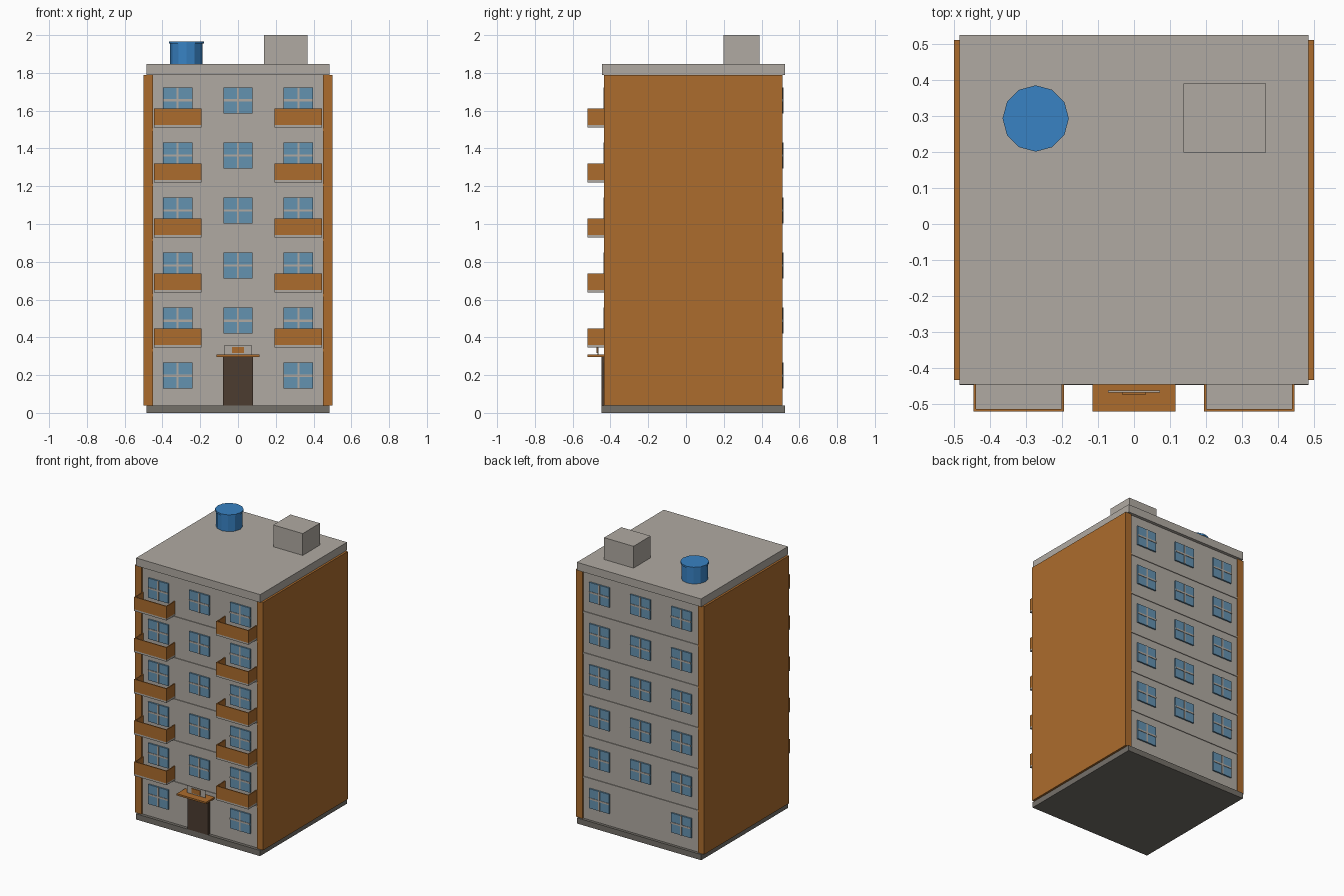
import bpy
import bmesh
from mathutils import Matrix, Vector

if "Cube" in bpy.data.objects:
    bpy.data.objects.remove(bpy.data.objects["Cube"], do_unlink=True)


def material(name, r, g, b):
    """Flat material from an 8-bit display colour."""
    def linear(v):
        v /= 255
        return v / 12.92 if v < 0.04 else ((v + 0.055) / 1.055) ** 2.4
    colour = (linear(r), linear(g), linear(b), 1)
    mat = bpy.data.materials.new(name)
    mat.use_nodes = True
    mat.diffuse_color = colour
    mat.node_tree.nodes["Principled BSDF"].inputs["Base Color"].default_value = colour
    return mat


WALL = material("warm grey plaster", 176, 170, 162)
ORANGE = material("burnt orange", 172, 108, 45)
BASE = material("dark grey stone", 116, 112, 105)
GLASS = material("window blue", 100, 146, 176)
DOOR = material("dark brown", 76, 60, 48)
BLUE = material("tank blue", 56, 130, 195)


def finish(name, bm, mats):
    mesh = bpy.data.meshes.new(name)
    bm.to_mesh(mesh)
    bm.free()
    for mat in mats:
        mesh.materials.append(mat)
    obj = bpy.data.objects.new(name, mesh)
    bpy.context.collection.objects.link(obj)


def add_box(bm, x, y, z, slot=0):
    """Add a box from its two limits on each axis."""
    spans = [sorted(s) for s in (x, y, z)]
    size = Vector([s[1] - s[0] for s in spans])
    centre = Vector([(s[0] + s[1]) / 2 for s in spans])
    matrix = Matrix.Translation(centre) @ Matrix.Diagonal(size).to_4x4()
    verts = bmesh.ops.create_cube(bm, size=1, matrix=matrix)["verts"]
    for face in {f for v in verts for f in v.link_faces}:
        face.material_index = slot


def box(name, mat, x, y, z):
    bm = bmesh.new()
    add_box(bm, x, y, z)
    finish(name, bm, [mat])


FLOORS = 6
GROUND, EAVES = 0.04, 1.79
STOREY = (EAVES - GROUND) / FLOORS
FRONT, BACK = -0.425, 0.503

# Main block, plinth, roof slab and stair housing
box("plinth", BASE, (-0.485, 0.485), (-0.447, 0.523), (0, GROUND))
box("main_walls", WALL, (-0.46, 0.46), (FRONT, BACK), (GROUND, EAVES))
box("roof_slab", WALL, (-0.485, 0.485), (-0.445, 0.525), (EAVES, 1.846))
box("stair_housing", WALL, (0.137, 0.367), (0.198, 0.39), (1.846, 2.0))

# Orange end walls
for side, name in ((1, "left"), (-1, "right")):
    box(name + "_end_wall", ORANGE, (side * 0.45, side * 0.5),
        (-0.433, 0.511), (GROUND, EAVES))

# Thin ledges between storeys
bm = bmesh.new()
for i in range(1, FLOORS):
    z = GROUND + i * STOREY
    add_box(bm, (-0.45, 0.45), (FRONT - 0.005, BACK + 0.005), (z - 0.006, z + 0.006))
finish("storey_ledges", bm, [WALL])


def windows(name, wall_y, out):
    """Four-pane windows on one facade; out is the outward y direction."""
    bm = bmesh.new()
    half_w, half_h, bar = 0.078, 0.069, 0.006
    for i in range(FLOORS):
        z = 0.197 + i * 0.2915
        for x in (-0.32, 0, 0.32):
            if i == 0 and x == 0:
                continue
            glass = wall_y + out * 0.01
            add_box(bm, (x - half_w, x + half_w), (wall_y, glass),
                    (z - half_h, z + half_h), 0)
            rim = glass + out * 0.003
            add_box(bm, (x - bar, x + bar), (glass, rim), (z - half_h, z + half_h), 1)
            add_box(bm, (x - half_w, x + half_w), (glass, rim), (z - bar, z + bar), 1)
    finish(name, bm, [GLASS, WALL])


windows("front_windows", FRONT, -1)
windows("back_windows", BACK, 1)

# Balconies: grey floor with three orange parapet panels
for side, name in ((1, "left"), (-1, "right")):
    slabs, rails = bmesh.new(), bmesh.new()
    inner, outer, edge, t = side * 0.194, side * 0.446, -0.521, 0.007
    for i in range(FLOORS - 1):
        z = 0.347 + i * 0.2908
        low, high = z + 0.013, z + 0.1
        add_box(slabs, (inner, outer), (edge, FRONT), (z, low))
        add_box(rails, (inner, outer), (edge, edge + t), (low, high))
        add_box(rails, (inner, inner + side * t), (edge + t, FRONT), (low, high))
        add_box(rails, (outer, outer - side * t), (edge + t, FRONT), (low, high))
    finish(name + "_balcony_floors", slabs, [WALL])
    finish(name + "_balcony_parapets", rails, [ORANGE])

# Entrance with canopy and small blank plaque
box("entrance_door", DOOR, (-0.079, 0.079), (-0.448, FRONT), (GROUND, 0.297))
box("entrance_canopy", ORANGE, (-0.115, 0.115), (-0.521, FRONT), (0.297, 0.309))
box("plaque", WALL, (-0.072, 0.072), (-0.468, -0.463), (0.309, 0.36))
box("plaque_panel", ORANGE, (-0.033, 0.033), (-0.473, -0.468), (0.317, 0.35))

# Twelve-sided water tank with an overhanging lid
bm = bmesh.new()
for radius, low, high in ((0.086, 1.846, 1.955), (0.092, 1.955, 1.967)):
    bmesh.ops.create_cone(bm, cap_ends=True, segments=12, radius1=radius,
                          radius2=radius, depth=high - low,
                          matrix=Matrix.Translation((-0.273, 0.293, (low + high) / 2)))
finish("water_tank", bm, [BLUE])
